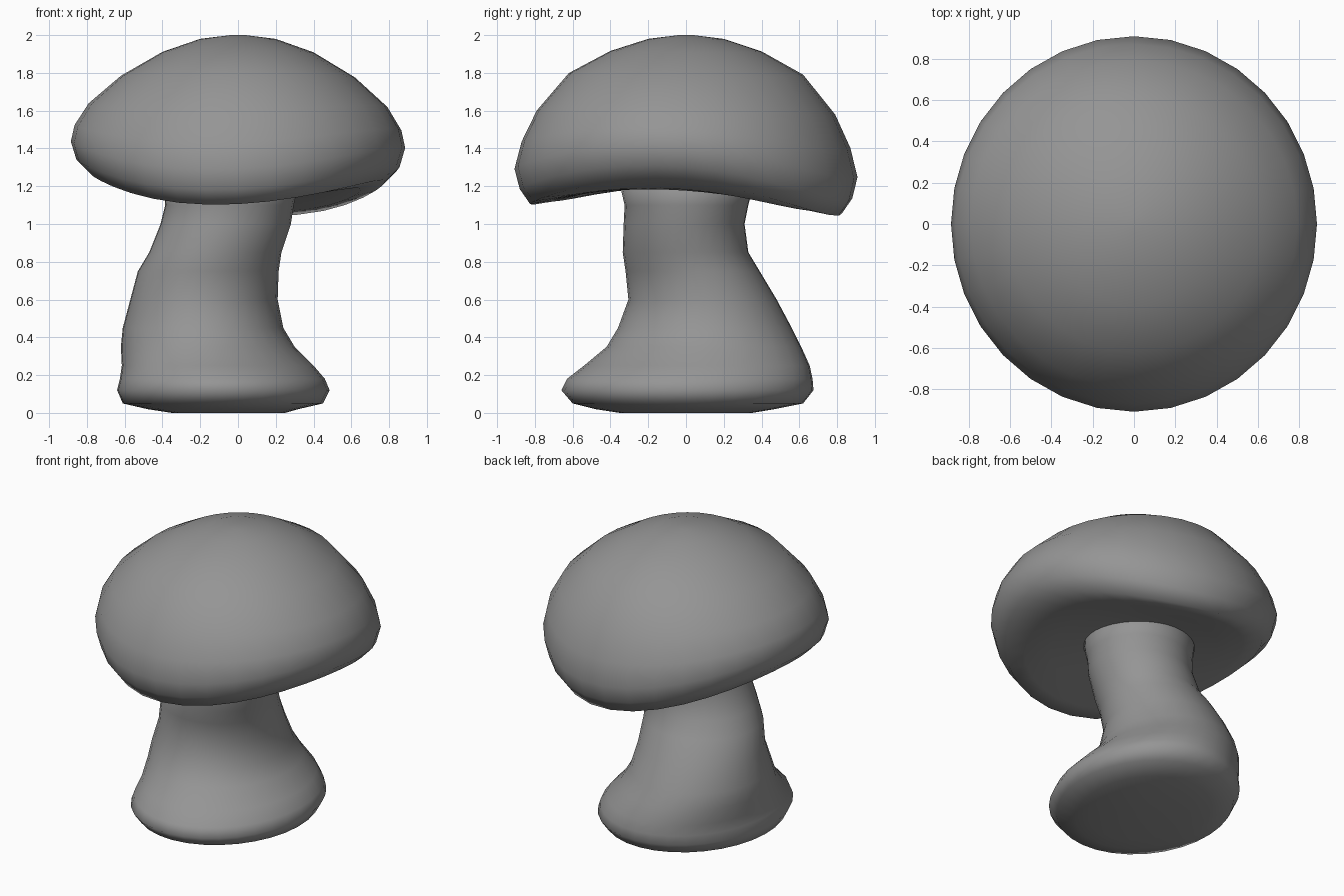
import bpy
import bmesh
from math import cos, sin, tau

SIDES = 32

default = bpy.data.objects.get("Cube")
if default:
    bpy.data.objects.remove(default)

# One plain grey for the whole mushroom
GREY = (0.3, 0.3, 0.3, 1)
grey = bpy.data.materials.new("grey")
grey.use_nodes = True
grey.diffuse_color = GREY
grey.node_tree.nodes["Principled BSDF"].inputs["Base Color"].default_value = GREY


def loft(name, rows, place):
    """Join one ring of vertices per row, closing both ends with a face fan."""
    bm = bmesh.new()
    rings = [[bm.verts.new(place(row, tau * i / SIDES)) for i in range(SIDES)]
             for row in rows]
    for a, b in zip(rings, rings[1:]):
        for i in range(SIDES):
            j = (i + 1) % SIDES
            bm.faces.new((a[i], a[j], b[j], b[i]))
    for ring in (rings[0], rings[-1]):
        cap = bm.faces.new(ring)
        bmesh.ops.poke(bm, faces=[cap])
    bmesh.ops.recalc_face_normals(bm, faces=bm.faces)
    mesh = bpy.data.meshes.new(name)
    bm.to_mesh(mesh)
    bm.free()
    mesh.materials.append(grey)
    mesh.shade_smooth()
    obj = bpy.data.objects.new(name, mesh)
    bpy.context.collection.objects.link(obj)
    return obj


def stem_point(row, angle):
    z, left, right, front, back = row
    swell = 1 + 0.02 * sin(2 * angle)
    return ((left + right) / 2 + (right - left) / 2 * cos(angle) * swell,
            (front + back) / 2 + (back - front) / 2 * sin(angle) * swell, z)


def cap_point(row, angle):
    # Blend the side profile into the drooping front and back profile
    side_r, side_z, end_r, end_z = row
    w = cos(angle) ** 2
    r = side_r * w + end_r * (1 - w)
    z = side_z * w + end_z * (1 - w)
    x, y = r * cos(angle), r * sin(angle)
    # Slight lean and twist, growing towards the rim
    fade = (2 - z) / 0.9
    z -= fade * (0.03 * x + 0.03 * y + 0.1 * x * y)
    return x, y, z


# Stem: height, then x extents, then y extents
loft("stem", [
    (0, -.35, .25, -.35, .35),
    (.02, -.48, .32, -.48, .47),
    (.05, -.61, .45, -.6, .62),
    (.12, -.64, .485, -.66, .675),
    (.18, -.625, .46, -.63, .67),
    (.25, -.615, .4, -.54, .655),
    (.35, -.62, .3, -.42, .61),
    (.45, -.61, .24, -.36, .56),
    (.6, -.57, .21, -.305, .48),
    (.75, -.53, .215, -.32, .39),
    (.85, -.47, .23, -.335, .33),
    (1, -.41, .28, -.33, .31),
    (1.1, -.385, .295, -.325, .33),
    (1.25, -.4, .33, -.36, .37),
], stem_point)

# Cap: radius and height at the sides, then at the front and back
loft("cap", [
    (.04, 2, .04, 2),
    (.2, 1.98, .2, 1.98),
    (.4, 1.91, .4, 1.915),
    (.62, 1.78, .62, 1.795),
    (.79, 1.63, .79, 1.59),
    (.865, 1.51, .87, 1.42),
    (.885, 1.42, .908, 1.27),
    (.855, 1.32, .88, 1.16),
    (.78, 1.245, .825, 1.08),
    (.65, 1.2, .72, 1.1),
    (.5, 1.19, .55, 1.14),
    (.33, 1.19, .35, 1.19),
    (.1, 1.22, .1, 1.22),
], cap_point)
